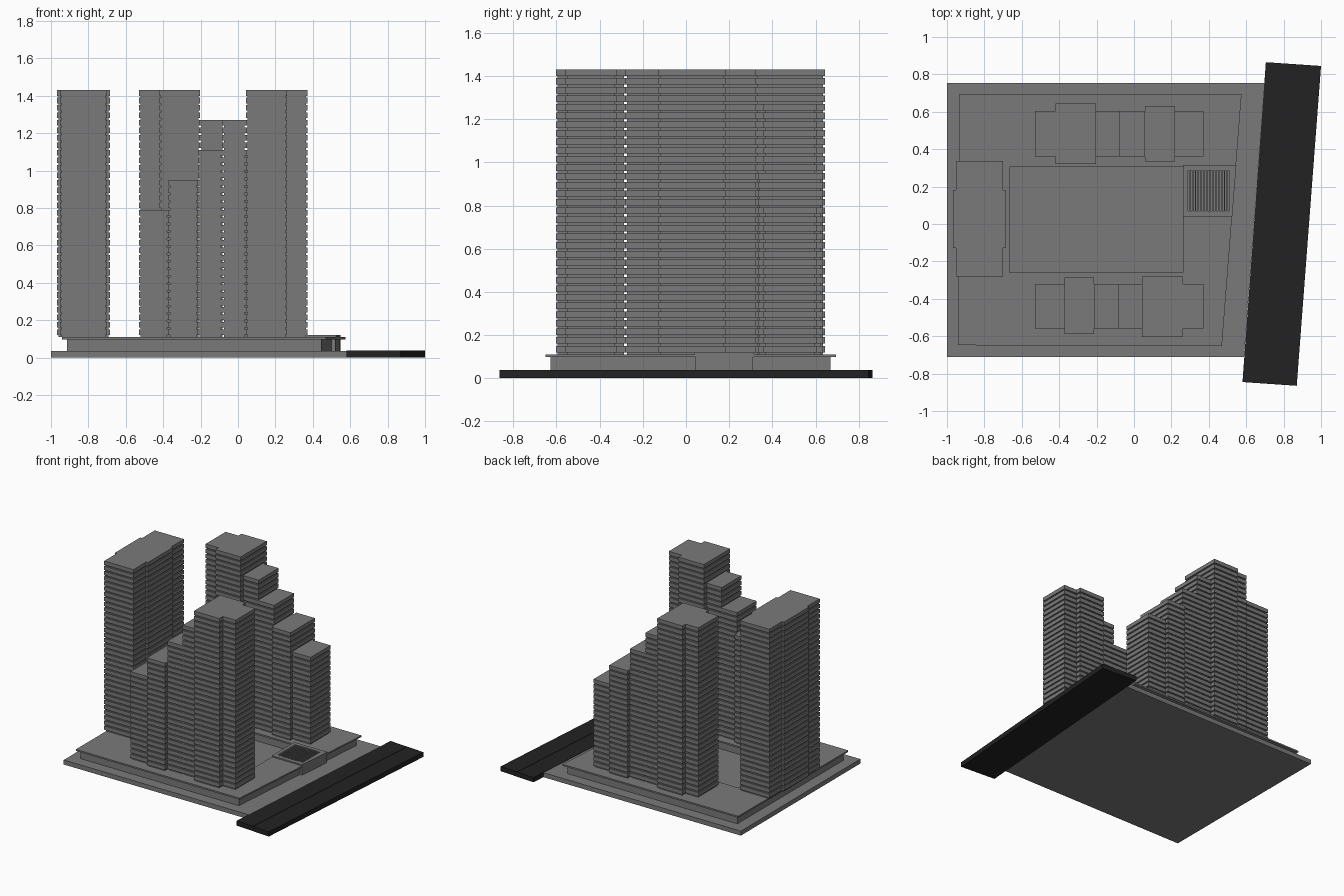
import bpy, bmesh
from mathutils import Vector

cube = bpy.data.objects.get("Cube")
if cube:
    bpy.data.objects.remove(cube, do_unlink=True)


def material(name, value):
    m = bpy.data.materials.new(name)
    m.use_nodes = True
    colour = (value, value, value, 1)
    m.diffuse_color = colour
    m.node_tree.nodes["Principled BSDF"].inputs["Base Color"].default_value = colour
    return m


CONCRETE = material("concrete grey", 0.195)
ASPHALT = material("asphalt black", 0.016)


def rect(x0, x1, y0, y1):
    return [(x0, y0), (x1, y0), (x1, y1), (x0, y1)]


def inset(points, d):
    """Move every side of a counter-clockwise outline inward by d."""
    pts = [Vector(p) for p in points]
    result = []
    for i, p in enumerate(pts):
        a = (p - pts[i - 1]).normalized()
        b = (pts[(i + 1) % len(pts)] - p).normalized()
        na, nb = Vector((-a.y, a.x)), Vector((-b.y, b.x))
        result.append(p + (na + nb) * d / (1 + na.dot(nb)))
    return result


def add_prism(bm, loops, z0, z1):
    """Extrude an outline, with optional holes, from z0 to z1."""
    edges = []
    for loop in loops:
        vs = [bm.verts.new((p[0], p[1], z0)) for p in loop]
        edges += [bm.edges.new((vs[i - 1], vs[i])) for i in range(len(vs))]
    fill = bmesh.ops.triangle_fill(bm, edges=edges, use_beauty=True)["geom"]
    faces = [g for g in fill if isinstance(g, bmesh.types.BMFace)]
    top = bmesh.ops.extrude_face_region(bm, geom=faces, use_keep_orig=True)["geom"]
    verts = [g for g in top if isinstance(g, bmesh.types.BMVert)]
    bmesh.ops.translate(bm, vec=(0, 0, z1 - z0), verts=verts)


def finish(bm, name, mat):
    bmesh.ops.recalc_face_normals(bm, faces=bm.faces)
    mesh = bpy.data.meshes.new(name)
    bm.to_mesh(mesh)
    bm.free()
    mesh.materials.append(mat)
    ob = bpy.data.objects.new(name, mesh)
    bpy.context.scene.collection.objects.link(ob)
    return ob


def prism(name, loops, z0, z1, mat=CONCRETE):
    bm = bmesh.new()
    add_prism(bm, loops, z0, z1)
    return finish(bm, name, mat)


GROUND, SLAB, DECK, FLOOR, GAP = 0.035, 0.098, 0.11, 0.04, 0.01

# Ground plate and the road along its slanted side
prism("ground", [[(-1, -0.71), (0.589, -0.71), (0.697, 0.755), (-1, 0.755)]], 0, GROUND)
prism("road", [[(0.58, -0.845), (0.87, -0.865), (1, 0.845), (0.705, 0.865)]],
      0, GROUND + 0.002, ASPHALT)
prism("road_median", [[(0.722, -0.855), (0.728, -0.855), (0.856, 0.855), (0.85, 0.855)]],
      GROUND, GROUND + 0.004, ASPHALT)

# Podium: walls under an overhanging slab, both open over the courtyard
outline = [(-0.94, -0.648), (0.47, -0.652), (0.575, 0.695), (-0.935, 0.695)]
court = rect(-0.665, 0.263, -0.26, 0.305)
prism("podium_wall", [inset(outline, 0.025), inset(court, -0.025)], GROUND, SLAB)
prism("podium_slab", [outline, court], SLAB, DECK)

# Entrance block and its slatted roof
entrance = [(0.263, 0.04), (0.525, 0.04), (0.547, 0.315), (0.263, 0.315)]
prism("entrance_block", [inset(entrance, 0.005)], GROUND, SLAB)
x0, x1, y0, y1 = 0.29, 0.507, 0.07, 0.287
prism("roof_frame", [entrance, rect(x0, x1, y0, y1)], DECK, DECK + 0.01)
bm = bmesh.new()
slats = 14
pitch = (x1 - x0) / slats
for i in range(slats):
    x = x0 + (i + 0.25) * pitch
    add_prism(bm, [rect(x, x + pitch / 2, y0, y1)], DECK, DECK + 0.01)
finish(bm, "roof_slats", CONCRETE)


def tower(name, plan, floors):
    """Recessed core ringed by a stack of wider floor bands."""
    prism(name + "_core", [inset(plan, 0.008)], DECK, DECK + floors * FLOOR - GAP)
    bands = prism(name + "_floors", [plan], DECK + GAP, DECK + FLOOR)
    stack = bands.modifiers.new("stack", "ARRAY")
    stack.count = floors
    stack.use_relative_offset = False
    stack.use_constant_offset = True
    stack.constant_offset_displace = (0, 0, FLOOR)


# Front row, rising towards the road
for i, (a, b, lo, hi) in enumerate([(-0.53, -0.372, -0.56, -0.32),
                                    (-0.372, -0.215, -0.588, -0.287),
                                    (-0.215, -0.083, -0.56, -0.32),
                                    (-0.083, 0.043, -0.56, -0.32)]):
    tower(f"front_step_{i + 1}", rect(a, b, lo, hi), 17 + 4 * i)
tower("front_tower", [(0.043, -0.603), (0.262, -0.603), (0.262, -0.56), (0.372, -0.56),
                      (0.372, -0.32), (0.262, -0.32), (0.262, -0.28), (0.043, -0.28)], 33)

# Back row, falling towards the road
for i, (a, b, lo, hi) in enumerate([(0.218, 0.372, 0.36, 0.605),
                                    (0.058, 0.218, 0.333, 0.632),
                                    (-0.075, 0.058, 0.36, 0.605),
                                    (-0.203, -0.075, 0.36, 0.605)]):
    tower(f"back_step_{i + 1}", rect(a, b, lo, hi), 17 + 4 * i)
tower("back_tower", [(-0.53, 0.36), (-0.42, 0.36), (-0.42, 0.322), (-0.203, 0.322),
                     (-0.203, 0.643), (-0.42, 0.643), (-0.42, 0.605), (-0.53, 0.605)], 33)

# Wide tower closing the far end of the courtyard
tower("end_tower", [(-0.952, -0.282), (-0.7, -0.282), (-0.7, -0.127), (-0.685, -0.127),
                    (-0.685, 0.183), (-0.7, 0.183), (-0.7, 0.338), (-0.952, 0.338),
                    (-0.952, 0.183), (-0.968, 0.183), (-0.968, -0.127), (-0.952, -0.127)], 33)
